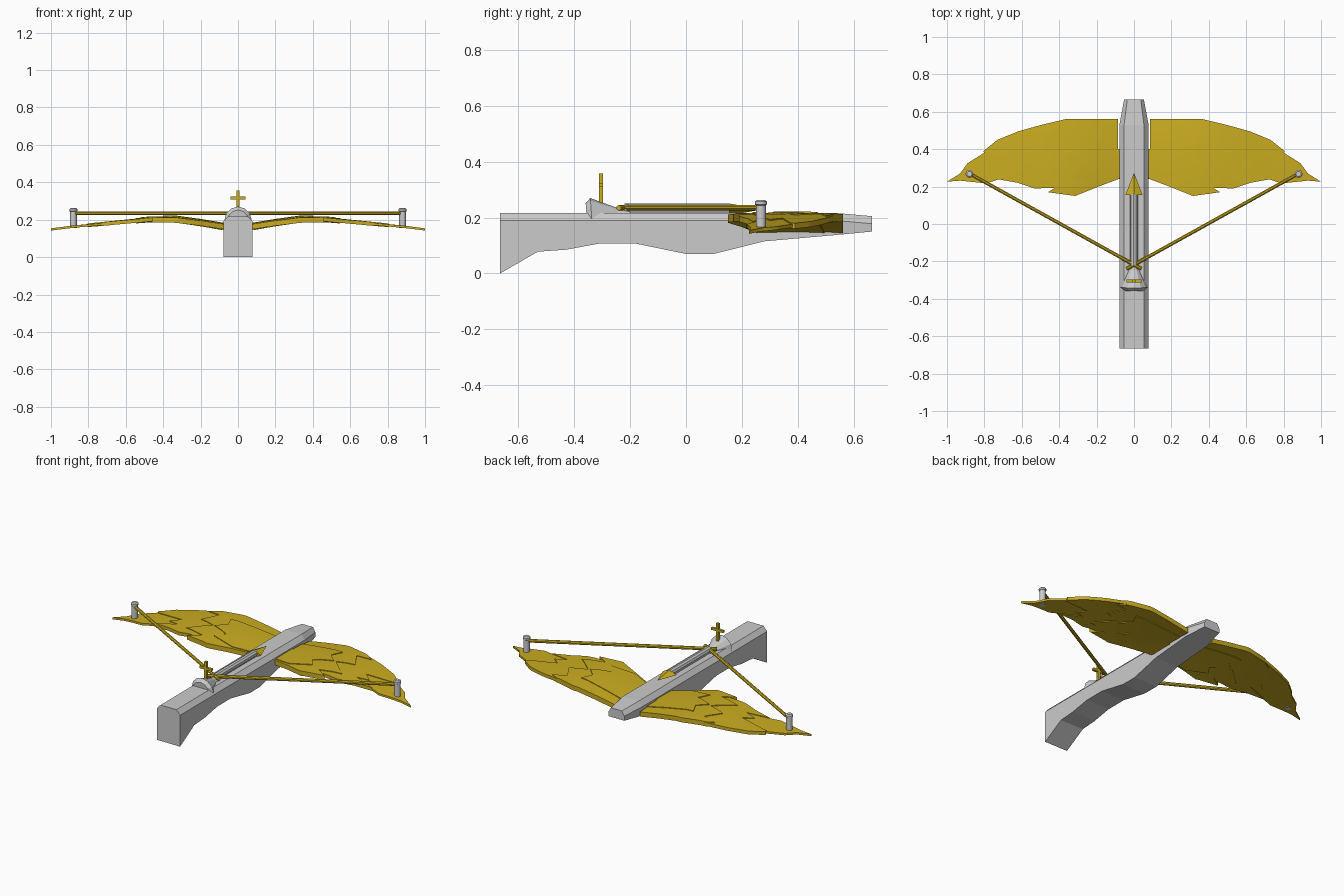
import bpy, bmesh, math
from mathutils import Vector

if "Cube" in bpy.data.objects:
    bpy.data.objects.remove(bpy.data.objects["Cube"])

gold = bpy.data.materials.new("gold")
gold.diffuse_color = (0.60, 0.42, 0.015, 1)
gold.use_nodes = True
gold.node_tree.nodes["Principled BSDF"].inputs["Base Color"].default_value = gold.diffuse_color


def finish(name, bm, mat=None, mirror=False, smooth=False):
    bmesh.ops.recalc_face_normals(bm, faces=bm.faces)
    me = bpy.data.meshes.new(name)
    bm.to_mesh(me)
    bm.free()
    ob = bpy.data.objects.new(name, me)
    bpy.context.collection.objects.link(ob)
    if mat:
        me.materials.append(mat)
    if mirror:
        m = ob.modifiers.new("mirror", 'MIRROR')
        m.use_mirror_merge = False
    if smooth:
        bpy.context.view_layer.objects.active = ob
        ob.select_set(True)
        bpy.ops.object.shade_smooth_by_angle(angle=math.radians(35))
        ob.select_set(False)
    return ob


def loft(bm, rings):
    rows = [[bm.verts.new(p) for p in r] for r in rings]
    n = len(rows[0])
    for a, b in zip(rows, rows[1:]):
        for i in range(n):
            bm.faces.new((a[i], a[(i + 1) % n], b[(i + 1) % n], b[i]))
    bm.faces.new(rows[0])
    bm.faces.new(rows[-1])


def tube(bm, stations, sides):
    """Round loft through (point, radius) stations along one straight axis."""
    axis = (Vector(stations[-1][0]) - Vector(stations[0][0])).normalized()
    u = axis.orthogonal().normalized()
    v = axis.cross(u)
    loft(bm, [[Vector(p) + r * (math.cos(t) * u + math.sin(t) * v)
               for t in (2 * math.pi * (i + 0.5) / sides for i in range(sides))]
              for p, r in stations])


def box(bm, c, s):
    x, y, z = (h / 2 for h in s)
    loft(bm, [[Vector(c) + Vector((i * x, j * y, k * z))
               for i, j in ((-1, -1), (1, -1), (1, 1), (-1, 1))] for k in (-1, 1)])


# stock: chamfered section swept along y -> (y, half width, bottom, top)
bm = bmesh.new()
stock = [(-.665, .078, 0, .217), (-.53, .078, .078, .217), (-.43, .078, .085, .217),
         (-.31, .078, .107, .217), (-.18, .078, .107, .217), (0, .078, .07, .217),
         (.10, .078, .07, .217), (.28, .078, .115, .217), (.53, .078, .137, .217),
         (.665, .053, .15, .205)]
loft(bm, [[(-w, y, b), (w, y, b), (w, y, t - .027), (w * .68, y, t),
           (-w * .68, y, t), (-w, y, t - .027)] for y, w, b, t in stock])
finish("stock", bm)

# bolt lying in the groove, with flattened pyramid head
bm = bmesh.new()
tube(bm, [((0, -.22, .229), .021), ((0, .16, .229), .021)], 10)
finish("bolt_shaft", bm, smooth=True)
bm = bmesh.new()
loft(bm, [[(-.046, .155, .23), (0, .155, .208), (.046, .155, .23), (0, .155, .25)],
          [(-.001, .272, .23), (0, .272, .229), (.001, .272, .23), (0, .272, .231)]])
finish("bolt_head", bm, gold)

# nut housing behind the string
bm = bmesh.new()
tube(bm, [((0, -.355, .197), .055), ((0, -.337, .197), .073),
          ((0, -.245, .205), .03), ((0, -.2, .208), .024)], 12)
finish("nut_housing", bm)

# cross shaped sight
bm = bmesh.new()
box(bm, (0, -.304, .297), (.016, .016, .12))
box(bm, (0, -.304, .316), (.078, .015, .014))
finish("cross_sight", bm, gold)

# string arms crossing at the nut
bm = bmesh.new()
tube(bm, [((.88, .27, .235), .010), ((-.04, -.24, .235), .010)], 8)
finish("bow_string", bm, gold, mirror=True, smooth=True)

# end posts holding the string
bm = bmesh.new()
tube(bm, [((.88, .268, z), r) for z, r in
          ((.155, .018), (.244, .018), (.246, .021), (.257, .021), (.263, .014))], 12)
finish("string_post", bm, mirror=True, smooth=True)

# wing limbs: stacked jagged feather layers bent along an arch
ARCH = [(0, .145), (.08, .158), (.2, .179), (.33, .198), (.47, .199),
        (.62, .185), (.75, .173), (.88, .162), (1.0, .148)]


def arch(x, y):
    for (a, za), (b, zb) in zip(ARCH, ARCH[1:]):
        if x <= b + 1e-5:
            z = za + (zb - za) * (x - a) / (b - a)
            break
    else:
        z = ARCH[-1][1]
    return z + .009 * (1 - ((y - .36) / .2) ** 2) * max(0, 1 - x)


def feather_layer(name, outline, thick):
    bm = bmesh.new()
    bm.faces.new([bm.verts.new((x, y, 0)) for x, y in outline])
    bmesh.ops.triangulate(bm, faces=bm.faces[:], ngon_method='EAR_CLIP')
    cuts = [((x, 0, 0), (1, 0, 0)) for x, _ in ARCH[1:-1]]
    cuts += [((0, y, 0), (0, 1, 0)) for y in (.28, .38, .48)]
    for co, no in cuts:
        bmesh.ops.bisect_plane(bm, geom=bm.verts[:] + bm.edges[:] + bm.faces[:],
                               plane_co=co, plane_no=no)
    top = bmesh.ops.extrude_face_region(bm, geom=bm.faces[:])['geom']
    raised = {v for v in top if isinstance(v, bmesh.types.BMVert)}
    for v in bm.verts:
        side = 1 if v in raised else -1
        v.co.z = arch(v.co.x, v.co.y) + side * thick / 2
    finish(name, bm, gold, mirror=True, smooth=True)


feather_layer("wing_tip_feathers", [
    (.40, .44), (.72, .43), (.81, .375), (.89, .325), (.93, .27), (1.0, .226),
    (.93, .232), (.79, .217), (.72, .24), (.40, .22)], .012)
feather_layer("wing_outer_feathers", [
    (.25, .53), (.495, .53), (.62, .495), (.73, .45), (.805, .39), (.80, .375),
    (.62, .345), (.67, .30), (.60, .28), (.73, .24), (.62, .22), (.53, .19),
    (.25, .20)], .020)
feather_layer("wing_middle_feathers", [
    (.085, .562), (.36, .562), (.495, .53), (.545, .50), (.46, .48), (.515, .385),
    (.41, .35), (.52, .25), (.39, .215), (.46, .17), (.315, .15), (.19, .20),
    (.07, .245), (.07, .40), (.085, .40)], .028)
feather_layer("wing_inner_feathers", [
    (.085, .495), (.375, .465), (.345, .40), (.40, .345), (.29, .30), (.33, .24),
    (.19, .215), (.07, .255), (.07, .40), (.085, .40)], .036)
